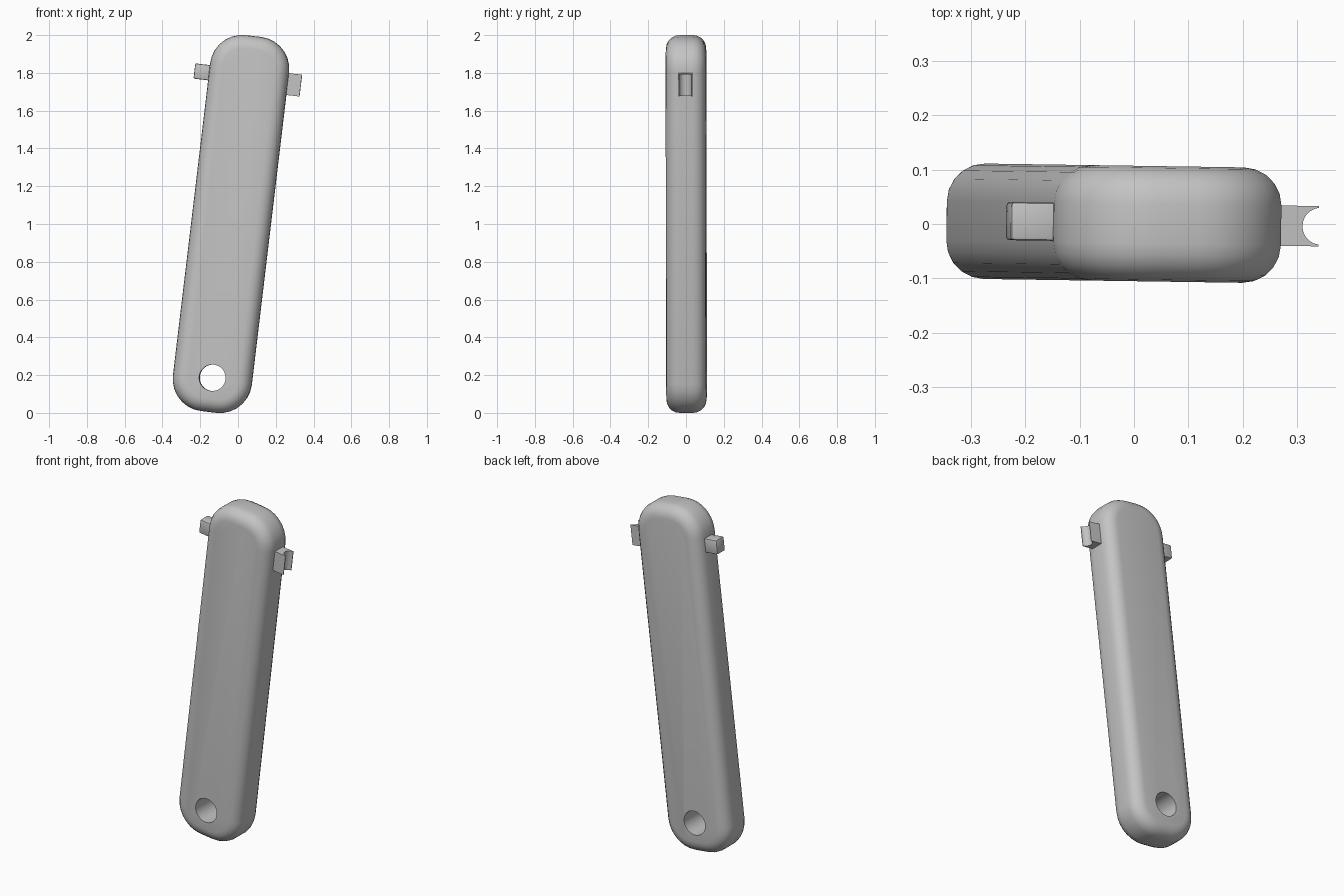
import bpy, bmesh, math
from mathutils import Matrix, Vector

cube = bpy.data.objects.get("Cube")
if cube:
    bpy.data.objects.remove(cube, do_unlink=True)

grey = bpy.data.materials.new("light_grey")
grey.use_nodes = True
colour = (0.55, 0.55, 0.55, 1)
grey.diffuse_color = colour
grey.node_tree.nodes["Principled BSDF"].inputs["Base Color"].default_value = colour

# Shared lean of the whole model
LEAN = (Matrix.Translation((-0.037, 0.0015, 1.0))
        @ Matrix.Rotation(math.radians(-0.85), 4, 'Z')
        @ Matrix.Rotation(math.radians(6.8), 4, 'Y'))


def arc(cx, cy, r, start, end, steps):
    """Points along a circular arc, angles in degrees."""
    angles = [math.radians(start + (end - start) * i / steps) for i in range(steps + 1)]
    return [(cx + r * math.cos(a), cy + r * math.sin(a)) for a in angles]


def prism(name, outline, low, high, along, bevel=0.0, segments=1, rims_only=False):
    """Extrude an outline along y or z and round its edges."""
    place = (lambda a, b, t: (a, t, b)) if along == 'y' else (lambda a, b, t: (a, b, t))
    bm = bmesh.new()
    base = bm.faces.new([bm.verts.new(place(a, b, low)) for a, b in outline])
    top = bmesh.ops.extrude_face_region(bm, geom=[base], use_keep_orig=True)
    moved = [v for v in top["geom"] if isinstance(v, bmesh.types.BMVert)]
    bmesh.ops.translate(bm, verts=moved, vec=Vector(place(0, 0, high - low)))
    bmesh.ops.recalc_face_normals(bm, faces=bm.faces)
    if bevel:
        axis = 1 if along == 'y' else 2
        edges = [e for e in bm.edges
                 if not rims_only or abs(e.verts[0].co[axis] - e.verts[1].co[axis]) < 1e-5]
        bmesh.ops.bevel(bm, geom=edges, offset=bevel, segments=segments,
                        profile=0.5, affect='EDGES', clamp_overlap=True)
    mesh = bpy.data.meshes.new(name)
    bm.to_mesh(mesh)
    bm.free()
    mesh.materials.append(grey)
    obj = bpy.data.objects.new(name, mesh)
    obj.matrix_world = LEAN
    bpy.context.collection.objects.link(obj)
    return obj


def activate(obj):
    bpy.ops.object.select_all(action='DESELECT')
    obj.select_set(True)
    bpy.context.view_layer.objects.active = obj


# Handle: rounded slab with soft rims
half_w, half_l, half_d, corner = 0.21, 1.002, 0.106, 0.17
outline = []
for sx, sz, start in ((1, 1, 0), (-1, 1, 90), (-1, -1, 180), (1, -1, 270)):
    outline += arc(sx * (half_w - corner), sz * (half_l - corner), corner, start, start + 90, 7)
handle = prism("handle", outline, -half_d, half_d, 'y', 0.07, 5, True)

# Hanging hole through the lower end
cutter = prism("hole_cutter", arc(0, -0.82, 0.07, 0, 360, 32)[:-1], -0.3, 0.3, 'y')
cutter.hide_render = True
hole = handle.modifiers.new("hanging_hole", 'BOOLEAN')
hole.operation = 'DIFFERENCE'
hole.solver = 'EXACT'
hole.object = cutter
bpy.context.view_layer.update()
activate(handle)
bpy.ops.object.modifier_apply(modifier=hole.name)
bpy.data.objects.remove(cutter, do_unlink=True)

# Left lug with a hollowed outer end
notch = arc(0.284, 0, 0.034, 263, 97, 12)
left_lug = prism("notched_lug", [(0.18, -0.037), (0.28, -0.037)] + notch
                 + [(0.28, 0.037), (0.18, 0.037)], 0.713, 0.829, 'z')

# Right lug: small softened block
right_lug = prism("block_lug", [(-0.288, -0.034), (-0.18, -0.034), (-0.18, 0.036),
                                (-0.288, 0.036)], 0.741, 0.822, 'z', 0.006, 2)

for part in (handle, left_lug, right_lug):
    activate(part)
    bpy.ops.object.shade_smooth_by_angle(angle=math.radians(35))
